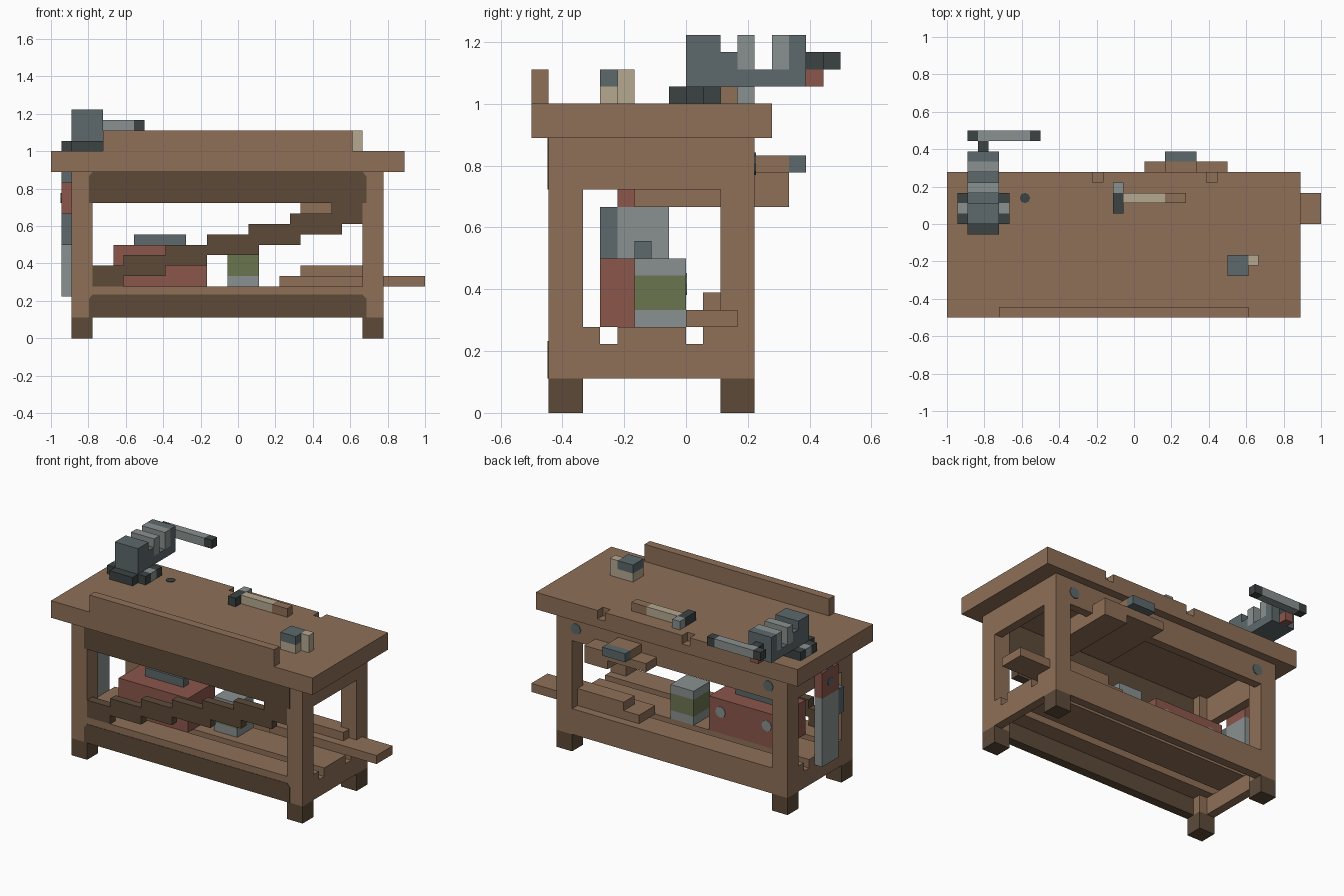
import bpy, bmesh, math
from mathutils import Matrix, Vector

if "Cube" in bpy.data.objects:
    bpy.data.objects.remove(bpy.data.objects["Cube"], do_unlink=True)

U = 1 / 18                      # one block of the construction grid
ORIGIN = Vector((-1, -0.5, 0))


def material(name, hexcode):
    rgb = [int(hexcode[n:n + 2], 16) / 255 for n in (0, 2, 4)]
    col = [((c + 0.055) / 1.055) ** 2.4 for c in rgb] + [1]
    m = bpy.data.materials.new(name)
    m.use_nodes = True
    m.diffuse_color = col
    bsdf = m.node_tree.nodes["Principled BSDF"]
    bsdf.inputs["Base Color"].default_value = col
    bsdf.inputs["Roughness"].default_value = 0.9
    return m


WOOD = material("wood", "8f7058")
DARK = material("dark_wood", "5c4a39")
IRON = material("iron", "5d686b")
STEEL = material("light_steel", "899190")
BLACK = material("black_iron", "3c4242")
RED = material("faded_red", "8b564b")
GREEN = material("olive_green", "6b7550")
CREAM = material("pale_wood", "b5a88f")


def finish(name, bm, mat):
    bmesh.ops.recalc_face_normals(bm, faces=bm.faces)
    me = bpy.data.meshes.new(name)
    bm.to_mesh(me)
    bm.free()
    me.materials.append(mat)
    ob = bpy.data.objects.new(name, me)
    bpy.context.collection.objects.link(ob)
    return ob


def box(name, mat, x, y, z):
    """Block given by its (low, high) range on each axis, in grid units."""
    bm = bmesh.new()
    bmesh.ops.create_cube(bm, size=1)
    for v in bm.verts:
        v.co = ORIGIN + U * Vector([(r[0] + r[1]) / 2 + c * (r[1] - r[0])
                                    for r, c in zip((x, y, z), v.co)])
    return finish(name, bm, mat)


def prism(name, mat, outline, axis, low, high):
    """Outline on the two other axes, extruded from low to high along axis."""
    bm = bmesh.new()
    verts = []
    for a, b in outline:
        p = [a, b]
        p.insert(axis, low)
        verts.append(bm.verts.new(ORIGIN + U * Vector(p)))
    face = bm.faces.new(verts)
    ext = bmesh.ops.extrude_face_region(bm, geom=[face])["geom"]
    step = Vector((0, 0, 0))
    step[axis] = U * (high - low)
    bmesh.ops.translate(bm, vec=step, verts=[e for e in ext if isinstance(e, bmesh.types.BMVert)])
    return finish(name, bm, mat)


def disc(name, mat, centre, axis, radius=0.65):
    """Thin eight-sided plate facing along axis."""
    bm = bmesh.new()
    bmesh.ops.create_cone(bm, cap_ends=True, segments=8, radius1=radius * U,
                          radius2=radius * U, depth=0.008)
    turn = {0: Matrix.Rotation(math.pi / 2, 4, 'Y'),
            1: Matrix.Rotation(math.pi / 2, 4, 'X'), 2: Matrix()}[axis]
    bmesh.ops.transform(bm, verts=bm.verts,
                        matrix=Matrix.Translation(ORIGIN + U * Vector(centre)) @ turn)
    return finish(name, bm, mat)


# Tabletop with two notches in its back edge, and the front fence
box("tabletop_lower", WOOD, (0, 34), (0, 14), (16, 17))
edge = [(0, 0), (34, 0), (34, 14)]
for n in (25, 14):
    edge += [(n + 1, 14), (n + 1, 13), (n, 13), (n, 14)]
prism("tabletop_upper", WOOD, edge + [(0, 14)], 2, 17, 18)
box("front_fence", WOOD, (5, 29), (0, 1), (18, 20))
disc("tabletop_hole", BLACK, (7.5, 11.5, 18), 2, 0.5)

# Legs, feet and end rails
for side, x in (("right", 2), ("left", 30)):
    for end, y in (("front", 1), ("back", 11)):
        box(f"{end}_{side}_leg", WOOD, (x, x + 2), (y, y + 2), (2, 16))
        box(f"{end}_{side}_foot", DARK, (x, x + 2), (y, y + 2), (0, 2))
    outer = (2, 3) if side == "right" else (31, 32)
    box(f"{side}_top_rail", WOOD, outer, (3, 11), (13, 16))
    box(f"{side}_bottom_rail", WOOD, outer, (3, 11), (2, 4))

# Long rails: dark at the front, plain with bolts at the back
for name, z in (("top", (13, 16)), ("bottom", (2, 4))):
    box(f"front_{name}_rail", DARK, (4, 30), (1, 2), z)
    box(f"back_{name}_rail", WOOD, (4, 30), (12, 13), z)
    top = z[1] + (0.2 if name == "bottom" else 0)
    prism(f"front_{name}_stain", DARK,
          [(3.65, z[0]), (30.35, z[0]), (30.35, top - 0.4), (30, top),
           (4, top), (3.65, top - 0.4)], 1, 0.95, 1)
for x in (4.5, 29.5):
    disc("back_bolt", IRON, (x, 13, 14.5), 1)

# Shelf boards
for y in ((1, 4), (5, 9), (10, 13)):
    box("shelf_board", WOOD, (2, 32), y, (4, 5))

# Stepped diagonal brace across the front
lower = [(4, 5), (7, 5)]
upper = [(4, 7), (7, 7)]
for n in range(1, 7):
    shift = 1 if n > 2 else 0
    lower += [(3 + 4 * n + (shift if n > 3 else 0), 5 + n),
              (7 + 4 * n + shift if n < 6 else 30, 5 + n)]
    upper += [(3 + 4 * n, 7 + n), (7 + 4 * n if n < 6 else 30, 7 + n)]
prism("diagonal_brace", DARK, lower + upper[::-1], 1, 1, 2)

# Drawer under the top at the back
box("drawer_deep_part", WOOD, (24, 27), (6, 15), (12, 14))
box("drawer_shallow_part", WOOD, (19, 24), (6, 15), (13, 14))
box("drawer_lip", WOOD, (21, 24), (13, 15), (14, 15))
box("drawer_handle", IRON, (21, 24), (15, 16), (14, 15))

# Spare planks on the shelf
box("long_plank", WOOD, (22, 36), (9, 12), (5, 6))
box("short_plank", WOOD, (24, 31), (10, 12), (6, 7))

# Toolbox
box("toolbox", RED, (6, 15), (4, 9), (5, 9))
box("toolbox_handle", IRON, (8, 13), (6, 7), (9, 10))
for x in (7.5, 13.5):
    disc("toolbox_latch", STEEL, (x, 9, 7.5), 1)

# Paint can
for name, mat, z in (("can_base", STEEL, (5, 6)), ("can_label", GREEN, (6, 8)),
                     ("can_lid", STEEL, (8, 9))):
    box(name, mat, (17, 20), (6, 9), z)

# Saw hanging at the right end
box("saw_blade", STEEL, (1, 2), (5, 8), (4, 12))
box("saw_spine", IRON, (1, 2), (4, 5), (9, 12))
box("saw_handle", RED, (1, 2), (5, 8), (12, 15))
box("saw_hook", IRON, (1, 2), (6, 7), (15, 16))
disc("saw_handle_hole", IRON, (1, 6.5, 13.5), 0, 0.5)

# Wood block with an iron cap
box("block_base", CREAM, (27, 29), (4, 6), (18, 19))
box("block_cap", IRON, (27, 29), (4, 6), (19, 20))
box("block_wedge", CREAM, (29, 30), (5, 6), (18, 20))

# Hammer
box("hammer_head", BLACK, (16, 17), (10, 12), (18, 19))
box("hammer_face", STEEL, (16, 17), (12, 13), (18, 19))
box("hammer_shaft", CREAM, (17, 21), (11, 12), (18, 19))
box("hammer_grip", WOOD, (21, 23), (11, 12), (18, 19))

# Vise base with side lugs
box("vise_base", BLACK, (2, 5), (8, 12), (18, 19))
for x in (1, 5):
    for y, mat in ((9, BLACK), (10, STEEL), (11, BLACK)):
        box("vise_lug", mat, (x, x + 1), (y, y + 1), (18, 19))

# Vise body, jaws, screw and bar
prism("vise_body", IRON, [(9, 19), (16, 19), (16, 22), (15, 22), (15, 20), (12, 20),
                          (12, 21), (11, 21), (11, 22), (9, 22)], 0, 2, 5)
for y in (12, 14):
    box("vise_jaw", STEEL, (2, 5), (y, y + 1), (20, 22))
box("vise_screw", BLACK, (3, 4), (16, 17), (20, 21))
box("vise_screw_guard", RED, (3, 4), (16, 17), (19, 20))
box("vise_bar", STEEL, (3, 8), (17, 18), (20, 21))
for x in (2, 8):
    box("vise_bar_knob", BLACK, (x, x + 1), (17, 18), (20, 21))
